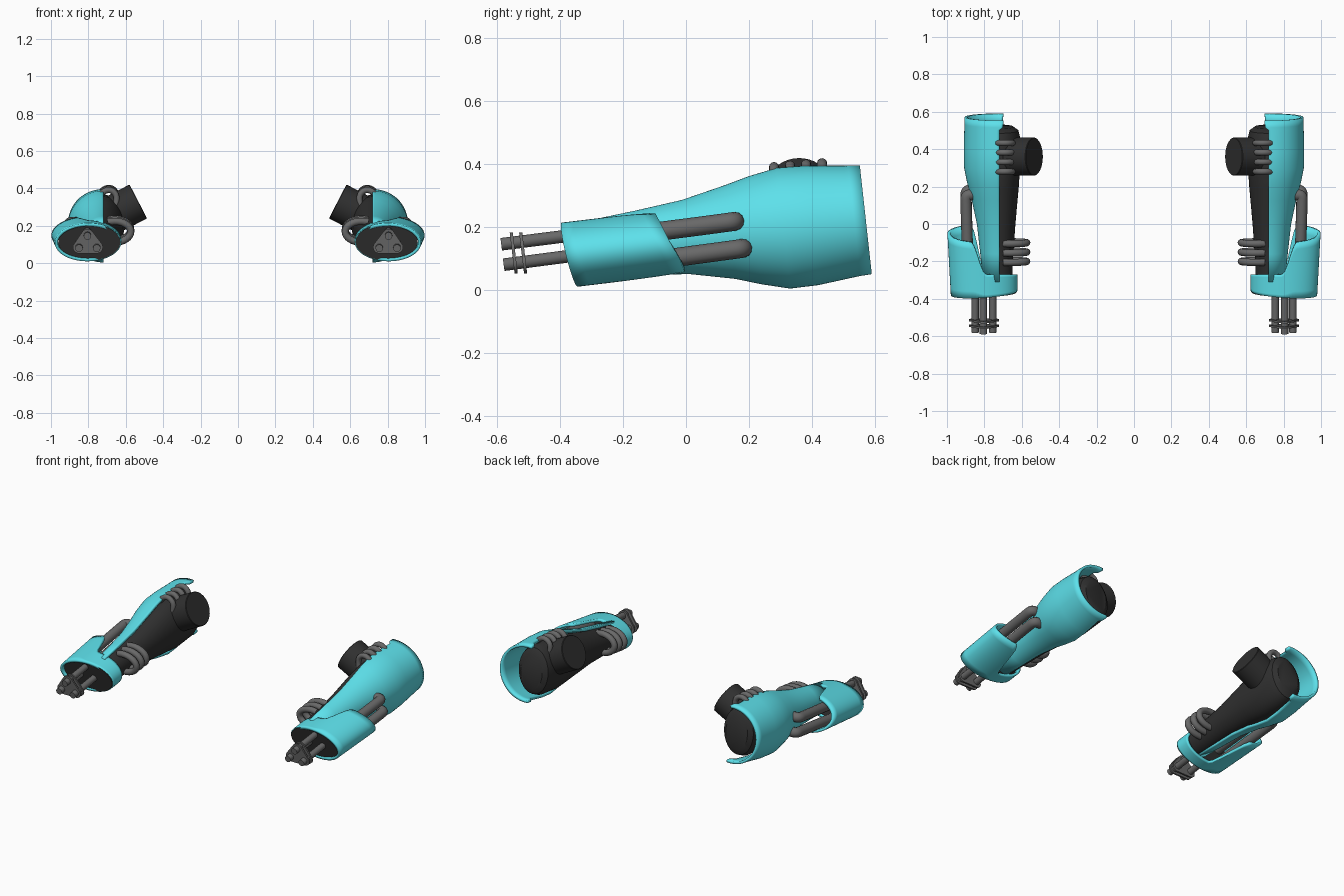
import bpy, bmesh
from math import sin, cos, pi, radians

if "Cube" in bpy.data.objects:
    bpy.data.objects.remove(bpy.data.objects["Cube"])


def material(name, rgb):
    m = bpy.data.materials.new(name)
    m.diffuse_color = (*rgb, 1)
    m.use_nodes = True
    m.node_tree.nodes["Principled BSDF"].inputs["Base Color"].default_value = m.diffuse_color
    return m


CYAN = material("cyan_paint", (0.11, 0.75, 0.83))
BLACK = material("black_metal", (0.03, 0.03, 0.03))
GREY = material("dark_grey", (0.14, 0.14, 0.14))


def finish(name, mesh, mat, thickness=0):
    """Link the mesh, smooth it, thicken inward, mirror to the other arm."""
    ob = bpy.data.objects.new(name, mesh)
    bpy.context.collection.objects.link(ob)
    mesh.materials.clear()
    mesh.materials.append(mat)
    bpy.ops.object.select_all(action='DESELECT')
    ob.select_set(True)
    bpy.context.view_layer.objects.active = ob
    bpy.ops.object.shade_smooth_by_angle(angle=radians(35))
    if thickness:
        s = ob.modifiers.new("thickness", 'SOLIDIFY')
        s.thickness = thickness
        s.offset = -1
    ob.modifiers.new("other_arm", 'MIRROR').use_mirror_merge = False
    return ob


def skin(name, rows, mat, closed=True, caps=False, thickness=0):
    """Join rows of points into a surface."""
    bm = bmesh.new()
    vs = [[bm.verts.new(p) for p in row] for row in rows]
    n = len(rows[0])
    for a, b in zip(vs, vs[1:]):
        for j in range(n if closed else n - 1):
            k = (j + 1) % n
            bm.faces.new((a[j], b[j], b[k], a[k]))
    if caps:
        bm.faces.new(vs[0])
        bm.faces.new(vs[-1][::-1])
        bmesh.ops.recalc_face_normals(bm, faces=bm.faces)
    mesh = bpy.data.meshes.new(name)
    bm.to_mesh(mesh)
    bm.free()
    return finish(name, mesh, mat, thickness)


def section(y, cx, cz, rx, rz, slant=0.11, half=None, n=48):
    """Elliptical section, leaning back; half = half-angle of an open section."""
    if half is None:
        angles = [2 * pi * i / n for i in range(n)]
    else:
        angles = [radians(half) * (2 * i / n - 1) for i in range(n + 1)]
    return [(cx + rx * cos(a), y - slant * rz * sin(a), cz + rz * sin(a)) for a in angles]


def tube(name, pts, r, mat=GREY, smooth=True):
    cu = bpy.data.curves.new(name, 'CURVE')
    cu.dimensions = '3D'
    cu.bevel_depth = r
    cu.bevel_resolution = 4
    cu.use_fill_caps = True
    sp = cu.splines.new('NURBS' if smooth else 'POLY')
    sp.points.add(len(pts) - 1)
    for p, q in zip(sp.points, pts):
        p.co = (*q, 1)
    if smooth:
        sp.order_u = 3
        sp.use_endpoint_u = True
        sp.resolution_u = 8
    tmp = bpy.data.objects.new(name + "_path", cu)
    bpy.context.collection.objects.link(tmp)
    dg = bpy.context.evaluated_depsgraph_get()
    mesh = bpy.data.meshes.new_from_object(tmp.evaluated_get(dg))
    bpy.data.objects.remove(tmp)
    return finish(name, mesh, mat)


# Half shell on the outer side: y, centre z, radius x, radius z, half angle
shell = [(-0.30, 0.133, 0.088, 0.088, 90), (-0.15, 0.150, 0.103, 0.102, 90),
         (0.0, 0.168, 0.120, 0.118, 90), (0.14, 0.184, 0.150, 0.149, 90),
         (0.22, 0.190, 0.172, 0.172, 90), (0.31, 0.196, 0.190, 0.192, 90),
         (0.40, 0.205, 0.190, 0.190, 90), (0.52, 0.218, 0.187, 0.177, 90),
         (0.535, 0.220, 0.187, 0.176, 96), (0.572, 0.223, 0.185, 0.173, 97)]
skin("outer_shell", [section(y, 0.72, cz, rx, rz, half=h) for y, cz, rx, rz, h in shell],
     CYAN, closed=False, thickness=0.016)

# Tapered dark body inside the shell
body = [(-0.34, 0.730, 0.128, 0.080, 0.072), (-0.20, 0.728, 0.143, 0.080, 0.084),
        (0.0, 0.722, 0.165, 0.088, 0.100), (0.20, 0.720, 0.188, 0.104, 0.138),
        (0.32, 0.720, 0.198, 0.112, 0.158), (0.46, 0.720, 0.212, 0.112, 0.155),
        (0.50, 0.720, 0.216, 0.102, 0.140), (0.52, 0.720, 0.218, 0.075, 0.105)]
skin("inner_body", [section(*b) for b in body], BLACK, caps=True)

# Front collar: ring that stretches back into a guard on the outer side
N, ROWS = 72, 8
rows = []
for r in range(ROWS + 1):
    t = r / ROWS
    row = []
    for i in range(N):
        a = 2 * pi * i / N
        off = abs((a + pi) % (2 * pi) - pi)
        s = min(1, max(0, (radians(94) - off) / radians(24)))
        s = s * s * (3 - 2 * s)
        front = -0.37 - 0.24 * 0.105 * sin(a) - 0.012 * cos(a)
        back = (1 - s) * (-0.27) + s * (-0.05 - 0.05 * sin(a))
        y = front + (back - front) * t
        k = y + 0.37
        row.append((0.802 + 0.025 * k + (0.178 + 0.03 * k) * cos(a), y,
                    0.112 + 0.12 * k + 0.105 * sin(a)))
    rows.append(row)
skin("front_collar", rows, CYAN, thickness=0.016)

# Dark disc closing the collar
skin("collar_disc", [section(y, 0.795, 0.112 + 0.12 * (y + 0.37), 0.166, 0.097, 0.24)
                     for y in (-0.365, -0.30)], BLACK, caps=True)

# Three barrels and the two plates that clamp them
corners = [(0.85, 0.08), (0.805, 0.145), (0.755, 0.08)]
for i, (x, z) in enumerate(corners):
    tip = -0.58 - 0.12 * (z - 0.08)
    tube(f"barrel_{i + 1}", [(x, tip, z), (x, -0.32, z + 0.034)], 0.02, smooth=False)
starts = [-80, 35, 145]
for i, y in enumerate((-0.546, -0.516)):
    outline = []
    for (x, z), a0 in zip(corners, starts):
        for j in range(7):
            a = radians(a0 + 110 * j / 6) if a0 > 0 else radians(a0 + 110 * j / 6 - 10)
            outline.append((x + 0.033 * cos(a), z + 0.005 + 0.033 * sin(a)))
    skin(f"barrel_plate_{i + 1}",
         [[(x, yy - 0.12 * (z - 0.1), z) for x, z in outline] for yy in (y - 0.005, y + 0.005)],
         GREY, caps=True)

# Two feed tubes on the outer side, bending into the shell
for name, z0, z1, ye in (("upper_feed_tube", 0.157, 0.218, 0.165),
                         ("lower_feed_tube", 0.063, 0.132, 0.19)):
    tube(name, [(0.885, -0.32, z0), (0.893, -0.05, z0 + (z1 - z0) * 0.55),
                (0.898, ye - 0.06, z1 - 0.007), (0.898, ye - 0.01, z1),
                (0.86, ye - 0.01, z1), (0.80, ye, z1)], 0.03)

# Three looped hoses on the inner side, near the front
for i, y in enumerate((-0.20, -0.15, -0.10)):
    pts = [(0.66 + 0.087 * cos(a), y - 0.1 * 0.055 * sin(a), 0.168 + 0.006 * i + 0.056 * sin(a))
           for a in (radians(65 + 230 * j / 20) for j in range(21))]
    tube(f"loop_hose_{i + 1}", pts, 0.019, smooth=False)

# Four small hoses from the shell's upper edge into the body
for i in range(4):
    y = 0.28 + 0.051 * i
    z = 0.004 * i
    tube(f"small_hose_{i + 1}",
         [(0.75, y, 0.345 + z), (0.725, y, 0.385 + z), (0.675, y, 0.395 + z),
          (0.64, y, 0.35 + z), (0.66, y, 0.28 + z)], 0.016)

# Large shoulder cylinder pointing inward and up
ux, uz = -0.888, 0.459
skin("shoulder_drum",
     [[(0.533 - ux * d - uz * r * sin(a), 0.36 + r * cos(a), 0.33 - uz * d + ux * r * sin(a))
       for a in (2 * pi * j / 40 for j in range(40))]
      for d, r in ((0.22, 0.102), (0.003, 0.102), (0.0, 0.099))], BLACK, caps=True)
